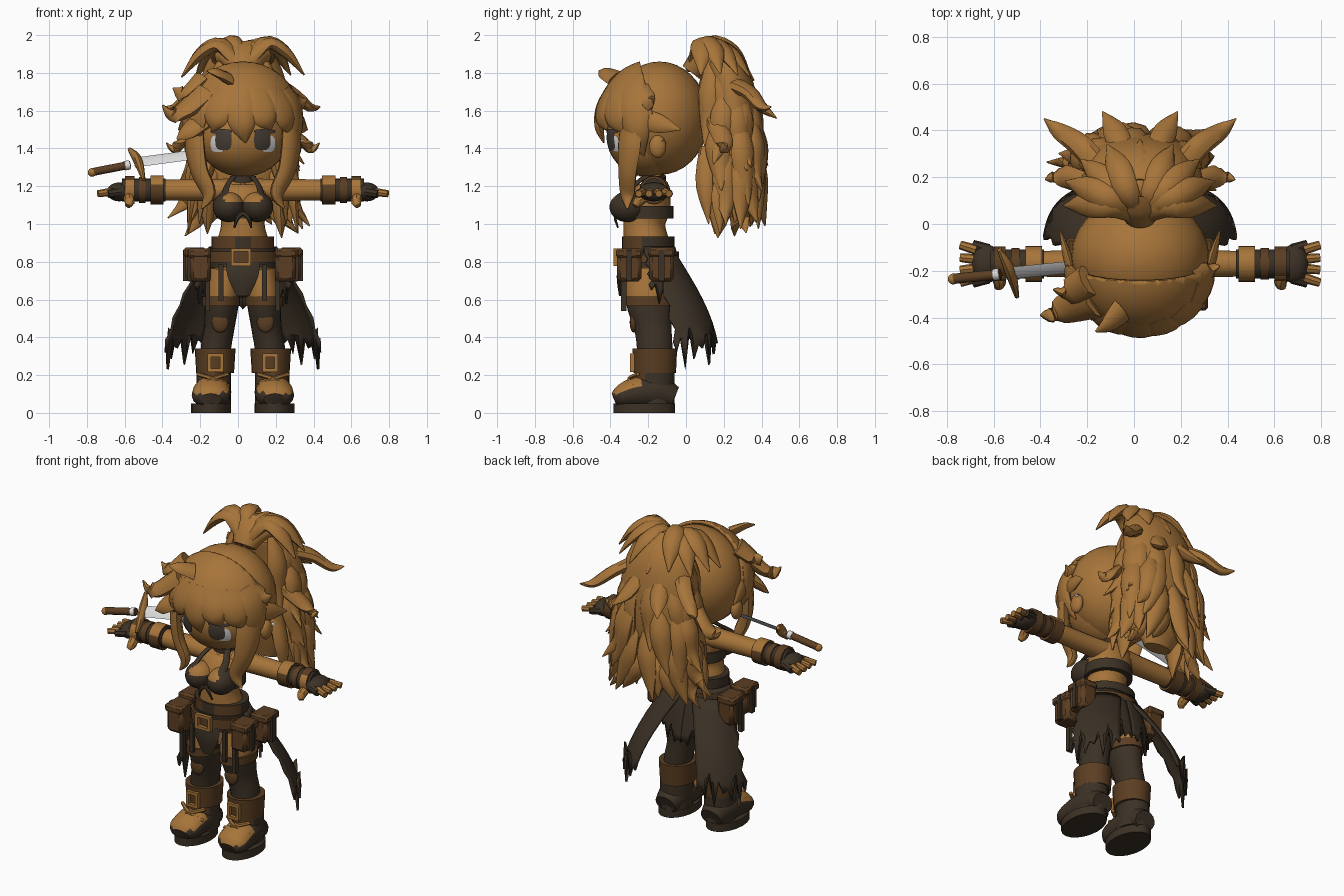
import bpy, bmesh, math, random
from mathutils import Vector, Matrix

random.seed(11)
if "Cube" in bpy.data.objects:
    bpy.data.objects.remove(bpy.data.objects["Cube"], do_unlink=True)

BODY_X = .026  # the figure stands slightly off centre, balancing the sword


def material(name, rgb):
    m = bpy.data.materials.new(name)
    m.use_nodes = True
    m.diffuse_color = (*rgb, 1)
    node = next(n for n in m.node_tree.nodes if n.type == 'BSDF_PRINCIPLED')
    node.inputs["Base Color"].default_value = (*rgb, 1)
    return m


TAN = material("tan", (.385, .176, .042))
DARK = material("dark leather", (.045, .031, .019))
BROWN = material("brown leather", (.105, .048, .016))
STEEL = material("pale steel", (.72, .72, .72))
IRIS = material("dark iris", (.06, .045, .035))


def finish(bm, name, mat, mirror=False, bevel=0, solid=0, paint=None, shift=BODY_X):
    """Turn a bmesh into a smooth-shaded object; paint = (material, rule)."""
    bmesh.ops.recalc_face_normals(bm, faces=bm.faces)
    bm.normal_update()
    for f in bm.faces:
        f.smooth = True
        if paint and paint[1](f.calc_center_median(), f.normal):
            f.material_index = 1
    for e in bm.edges:
        if len(e.link_faces) == 2 and e.calc_face_angle(0) > .75:
            e.smooth = False
    me = bpy.data.meshes.new(name)
    bm.to_mesh(me)
    bm.free()
    me.materials.append(mat)
    if paint:
        me.materials.append(paint[0])
    ob = bpy.data.objects.new(name, me)
    ob.location.x = shift
    bpy.context.scene.collection.objects.link(ob)
    if solid:
        ob.modifiers.new("thickness", 'SOLIDIFY').thickness = solid
    if bevel:
        ob.modifiers.new("soft edges", 'BEVEL').width = bevel
    if mirror:
        ob.modifiers.new("other side", 'MIRROR').use_mirror_merge = False


def spline(rows, steps):
    """Smooth rows of (x, y, z, half width, half thickness)."""
    if steps == 1:
        return rows
    out = []
    for i in range(len(rows) - 1):
        a, b, c, d = (rows[max(0, min(len(rows) - 1, i + k))] for k in (-1, 0, 1, 2))
        for s in range(steps):
            t = s / steps
            out.append([.5 * (2 * q + (r - p) * t + (2 * p - 5 * q + 4 * r - u) * t * t
                              + (3 * q - p - 3 * r + u) * t ** 3) for p, q, r, u in zip(a, b, c, d)])
    return out + [rows[-1]]


def loft(name, mat, strands, normal=(0, -1, 0), around=None, n=12, steps=4, **kw):
    bm = bmesh.new()
    for strand in strands:
        rows = spline(strand, steps)
        pts = [Vector(r[:3]) for r in rows]
        rings = []
        for i, (p, r) in enumerate(zip(pts, rows)):
            t = (pts[min(i + 1, len(pts) - 1)] - pts[max(i - 1, 0)]).normalized()
            out = p - Vector(around) if around else Vector(normal)
            side = out.cross(t).normalized()
            up = t.cross(side)
            rings.append([bm.verts.new(p + side * r[3] * math.cos(k * math.tau / n)
                                       + up * r[4] * math.sin(k * math.tau / n)) for k in range(n)])
        for a, b in zip(rings, rings[1:]):
            for k in range(n):
                bm.faces.new((a[k], a[k - 1], b[k - 1], b[k]))
        bm.faces.new(rings[0])
        bm.faces.new(rings[-1])
    finish(bm, name, mat, **kw)


def band(name, mat, x, y, z0, z1, a, b, **kw):
    loft(name, mat, [[(x, y, z0, a, b), (x, y, z1, a, b)]], n=24, steps=1, **kw)


def solids(name, mat, items, ball=False, **kw):
    """Boxes or ellipsoids from (centre, full size or radii)."""
    bm = bmesh.new()
    for c, s in items:
        m = Matrix.Translation(c) @ Matrix.Diagonal((*s, 1))
        if ball:
            bmesh.ops.create_uvsphere(bm, u_segments=28, v_segments=18, radius=1, matrix=m)
        else:
            bmesh.ops.create_cube(bm, size=1, matrix=m)
    finish(bm, name, mat, **kw)


def buckle(name, x, y, z, w, h, **kw):
    bar = .018
    solids(name, TAN, [((x + s * w / 2, y, z), (bar, .025, h + bar)) for s in (-1, 1)]
           + [((x, y, z + s * h / 2), (w, .025, bar)) for s in (-1, 1)], **kw)


def sheet(name, top, bottom, bulge, jag, nu=12, nv=8):
    """Ragged cloth curving outward and down from a top edge to a bottom edge."""
    bm = bmesh.new()
    grid = []
    for j in range(nv + 1):
        v = j / nv
        row = []
        for i in range(nu + 1):
            u = i / nu
            if 0 < j < nv and i == 0:
                u += .05 * (-1) ** j
            a, b = Vector(top[0]).lerp(Vector(top[1]), u), Vector(bottom[0]).lerp(Vector(bottom[1]), u)
            p = a.lerp(b, math.sin(v * math.pi / 2) * .6 + v * .4)
            p.z = a.z + (b.z - a.z) * v
            p += Vector((p.x, p.y + .2, 0)).normalized() * bulge * math.sin(math.pi * min(max(u, 0), 1))
            if j == nv:
                p.z += jag * (i % 2) - jag * .4 * (i % 3)
            row.append(bm.verts.new(p))
        grid.append(row)
    for a, b in zip(grid, grid[1:]):
        for i in range(nu):
            bm.faces.new((a[i], a[i + 1], b[i + 1], b[i]))
    finish(bm, name, DARK, solid=.014, mirror=True)


# Head, face and ears
FC, FR = (0, -.2, 1.46), (.24, .22, .21)
solids("skull", TAN, [((0, -.14, 1.56), (.295, .26, .3))], ball=True)
solids("face", TAN, [(FC, FR)], ball=True)
solids("ear", TAN, [((.28, -.15, 1.41), (.03, .045, .06))], ball=True, mirror=True)


def eye_patch(name, mat, cx, cz, rx, rz, lift):
    bm = bmesh.new()

    def on_face(k, r):
        c, s = math.cos(k * math.tau / 20), math.sin(k * math.tau / 20)
        x = cx + rx * r * math.copysign(abs(c) ** .7, c)
        z = cz + rz * r * math.copysign(abs(s) ** .7, s)
        d = max(0, 1 - (x / FR[0]) ** 2 - ((z - FC[2]) / FR[2]) ** 2)
        return bm.verts.new((x, FC[1] - FR[1] * math.sqrt(d) - lift, z))
    rings = [[on_face(k, r) for k in range(20)] for r in (.1, .4, .7, 1)]
    bm.faces.new(rings[0])
    for a, b in zip(rings, rings[1:]):
        for k in range(20):
            bm.faces.new((a[k], a[k - 1], b[k - 1], b[k]))
    finish(bm, name, mat, mirror=True)


eye_patch("eye_white", STEEL, .133, 1.425, .038, .045, .004)
eye_patch("eye_iris", IRIS, .103, 1.445, .044, .055, .007)
eye_patch("eyelash", IRIS, .115, 1.49, .058, .012, .009)

# Fringe: smooth front shell with broad pointed bangs
bm = bmesh.new()
bmesh.ops.create_uvsphere(bm, u_segments=40, v_segments=30, radius=1,
                          matrix=Matrix.Translation((0, -.17, 1.56)) @ Matrix.Diagonal((.31, .3, .31, 1)))
for co, no in (((0, -.18, 1.6), (0, 1, .25)), ((0, 0, 1.54), (0, 0, -1))):
    bmesh.ops.bisect_plane(bm, geom=bm.verts[:] + bm.edges[:] + bm.faces[:], plane_co=co, plane_no=no, clear_outer=True)
finish(bm, "fringe_shell", TAN, solid=.02)


def on_hair(deg, z, w, t):
    a, s = math.radians(deg), math.sqrt(1 - ((z - 1.56) / .31) ** 2)
    return (.305 * s * math.sin(a), -.17 - .292 * s * math.cos(a), z, w, t)


bangs = []
for deg, tip, drift in ((-72, 1.38, -8), (-50, 1.43, -10), (-26, 1.49, -6), (-3, 1.43, 6),
                        (20, 1.5, 10), (44, 1.48, 12), (68, 1.36, 8)):
    bangs.append([on_hair(deg * .9, 1.72, .05, .006), on_hair(deg, 1.62, .08, .02),
                  on_hair(deg + drift / 2, (1.6 + tip) / 2, .066, .026), on_hair(deg + drift, tip, .004, .004)])
loft("bangs", TAN, bangs, around=(0, -.17, 1.56), n=10)
loft("side_lock", TAN, [
    [(.25, -.29, 1.58, .06, .03), (.255, -.3, 1.42, .075, .035), (.23, -.31, 1.28, .06, .035),
     (.18, -.31, 1.16, .045, .03), (.22, -.31, 1.08, .004, .004)],
    [(.28, -.24, 1.56, .05, .02), (.31, -.14, 1.53, .05, .02), (.34, -.03, 1.5, .004, .004)]],
     normal=(.8, -.6, .2), n=8, mirror=True)
loft("stray_locks", TAN, [
    [(-.2, -.32, 1.7, .09, .05), (-.31, -.36, 1.6, .07, .04), (-.38, -.39, 1.58, .04, .025), (-.425, -.39, 1.63, .004, .004)],
    [(-.22, -.24, 1.76, .07, .05), (-.31, -.29, 1.69, .055, .03), (-.37, -.28, 1.72, .004, .004)],
    [(-.2, -.33, 1.56, .07, .04), (-.29, -.36, 1.49, .055, .03), (-.35, -.37, 1.45, .004, .004)],
    [(-.08, -.37, 1.77, .06, .03), (-.14, -.43, 1.8, .04, .02), (-.19, -.46, 1.81, .004, .004)],
    [(.22, -.25, 1.7, .07, .04), (.29, -.2, 1.64, .05, .03), (.34, -.18, 1.66, .004, .004)]],
     around=(0, -.17, 1.56), n=8)

# Ponytail: core volume, long tapering locks, big side spikes and a crown of tufts
loft("ponytail_core", TAN, [[(0, .03, 1.8, .07, .06), (0, .12, 1.89, .15, .08), (0, .22, 1.78, .22, .12),
     (0, .26, 1.5, .25, .13), (0, .25, 1.25, .21, .11), (0, .24, 1.04, .09, .05)]], n=20)
locks = []
for z, cy, wx, wy, length in ((1.84, .17, .18, .11, .42), (1.7, .23, .23, .14, .44), (1.56, .25, .26, .15, .44),
                              (1.41, .25, .26, .14, .42), (1.26, .25, .22, .12, .32)):
    for k in range(8):
        a = math.radians(-115 + 33 * k + random.uniform(-14, 14))
        drop, flare = length * random.uniform(.78, 1.05), random.uniform(1.15, 1.55)
        twist = random.uniform(-.3, .3)

        def place(f, dz, w, t, turn=0):
            return (wx * f * math.sin(a + turn), cy + wy * f * math.cos(a + turn), z - dz, w, t)
        locks.append([place(.7, -.03, .03, .02), place(1, drop * .33, .065, .04),
                      place(1.08, drop * .7, .048, .032, twist * .5), place(flare, drop, .003, .003, twist)])
loft("ponytail_locks", TAN, locks, around=(0, .2, 1.45), n=8)
loft("ponytail_spikes", TAN, [
    [(.14, .2, 1.76, .05, .04), (.25, .33, 1.7, .05, .035), (.35, .4, 1.62, .035, .025), (.41, .45, 1.62, .003, .003)],
    [(.18, .15, 1.55, .05, .04), (.31, .2, 1.44, .05, .03), (.37, .2, 1.4, .03, .02), (.405, .19, 1.43, .003, .003)],
    [(.07, .3, 1.72, .05, .04), (.11, .4, 1.62, .05, .03), (.16, .48, 1.56, .003, .003)],
    [(.18, .2, 1.3, .05, .04), (.26, .18, 1.14, .05, .03), (.29, .18, .95, .003, .003)],
    [(.15, .12, 1.4, .05, .04), (.21, .1, 1.2, .05, .03), (.23, .12, 1.0, .003, .003)]],
     around=(0, .15, 1.5), n=8, mirror=True)
tufts = []
for deg in range(-100, 101, 25):
    s, c = math.sin(math.radians(deg)), math.cos(math.radians(deg))
    h = random.uniform(-.035, .01)
    tufts.append([(0, .02, 1.82, .03, .02), (.12 * s, .08 + .05 * c, 1.955 + h, .05, .03),
                  (.23 * s, .11 + .15 * c, 1.91 + h, .055, .03), (.33 * s, .12 + .24 * c, 1.79 + h, .004, .004)])
loft("ponytail_tufts", TAN, tufts, around=(0, .1, 1.7), n=8)

# Torso and top
loft("torso", TAN, [[(0, -.2, .68, .14, .12), (0, -.2, .8, .16, .13), (0, -.21, .9, .14, .12),
     (0, -.22, 1, .115, .11), (0, -.2, 1.1, .13, .12), (0, -.17, 1.19, .13, .09),
     (0, -.17, 1.24, .06, .055), (0, -.17, 1.32, .055, .05)]], n=24)
band("top_band", DARK, 0, -.2, 1.03, 1.095, .143, .135)
solids("top_cup", DARK, [((.077, -.31, 1.09), (.083, .095, .08))], ball=True, mirror=True,
       paint=(TAN, lambda c, n: n.z > .35 and c.x < .1))
loft("neck_strap", DARK, [[(.1, -.36, 1.14, .025, .012), (.085, -.28, 1.2, .02, .01), (.05, -.21, 1.25, .018, .01),
     (.03, -.11, 1.25, .015, .01)]], around=(0, -.17, 1.1), n=6, mirror=True)
band("choker", DARK, 0, -.17, 1.215, 1.255, .068, .064)
loft("top_tie", DARK, [[(0, -.37, 1.06, .012, .01), (.03, -.375, 1.03, .012, .008), (.045, -.36, .98, .005, .005)]],
     n=6, mirror=True)

# Arms, bracers and hands
loft("arm", TAN, [[(.08, -.17, 1.18, .07, .06), (.2, -.17, 1.18, .06, .058), (.41, -.17, 1.18, .055, .055),
     (.62, -.17, 1.175, .045, .045)]], normal=(0, 0, 1), mirror=True)


def sleeve(name, mat, x0, x1, r, **kw):
    loft(name, mat, [[(x0, -.17, 1.18, r, r), (x1, -.17, 1.18, r, r)]], normal=(0, 0, 1), n=16, steps=1, mirror=True, **kw)


sleeve("bracer", DARK, .41, .64, .062)
sleeve("bracer_cuff", BROWN, .42, .49, .077, paint=(TAN, lambda c, n: n.z > .5))
sleeve("bracer_strap", BROWN, .515, .55, .068)
sleeve("wrist_cuff", BROWN, .575, .625, .074, paint=(TAN, lambda c, n: n.y < -.6))
solids("glove", DARK, [((.655, -.17, 1.17), (.065, .082, .05))], ball=True, mirror=True)
for name, mat, start, end, r in (("glove_finger", DARK, .65, .715, .026), ("finger", TAN, .7, .768, .022)):
    loft(name, mat, [[(start, -.17 + y * .85, 1.17, r, r), (end, -.17 + y * 1.15, 1.16, r * .85, r * .85)]
                     for y in (-.07, -.023, .023, .07)], normal=(0, 0, 1), n=8, steps=1, mirror=True)
loft("thumb", TAN, [[(.61, -.21, 1.15, .026, .026), (.6, -.25, 1.12, .028, .028), (.61, -.27, 1.095, .016, .016)]],
     normal=(1, 0, 0), n=8, mirror=True)

# Hips: waistband, belt, pouches and cloth
band("waistband", DARK, 0, -.2, .86, .935, .165, .14, paint=(BROWN, lambda c, n: c.y < -.25 and abs(c.x) > .06))
band("shorts_top", DARK, 0, -.2, .77, .87, .172, .148)
band("belt", BROWN, 0, -.2, .795, .855, .19, .162)
buckle("belt_buckle", -.01, -.37, .825, .09, .075)
solids("briefs", DARK, [((0, -.2, .7), (.1, .135, .09))], ball=True)
loft("front_flap", DARK, [[(0, -.345, .8, .09, .012), (0, -.355, .72, .08, .012), (0, -.345, .62, .035, .01)]], n=8)
solids("pouch", BROWN, [((.225, -.3, .775), (.11, .13, .16)), ((.25, -.13, .775), (.11, .13, .16))], bevel=.018, mirror=True)
solids("pouch_flap", BROWN, [((.23, -.3, .845), (.12, .14, .05)), ((.255, -.13, .85), (.12, .14, .05))], bevel=.012, mirror=True)
solids("pouch_strap", DARK, [((.232, -.3, .78), (.122, .03, .165)), ((.257, -.13, .78), (.122, .03, .165))], mirror=True)
solids("garter_strap", DARK, [((.115, -.335, .69), (.026, .02, .19)), ((.185, -.33, .64), (.024, .03, .2))], mirror=True)
sheet("back_skirt", [(.18, -.22, .88), (0, -.06, .88)], [(.25, -.18, .65), (0, .02, .55)], .06, .07)
sheet("coat_tail", [(.21, -.17, .82), (.03, -.05, .84)], [(.415, -.05, .32), (.22, .17, .37)], .05, .12)

# Legs and boots
loft("leg", TAN, [[(.095, -.2, .76, .08, .11), (.11, -.195, .6, .09, .125), (.125, -.175, .45, .08, .1),
     (.145, -.165, .32, .08, .095), (.15, -.165, .1, .075, .09)]], n=18, mirror=True,
     paint=(DARK, lambda c, n: c.z < .6))
band("thigh_band", BROWN, .115, -.195, .565, .615, .1, .135, mirror=True)
solids("knee_patch", BROWN, [((.12, -.276, .48), (.045, .022, .055))], ball=True, mirror=True)
loft("boot_cuff", BROWN, [[(.147, -.165, .21, .1, .112), (.147, -.165, .34, .108, .118)]], n=24, steps=1, mirror=True)
buckle("boot_buckle", .145, -.285, .265, .065, .08, mirror=True)
band("boot_shaft", DARK, .155, -.165, .05, .22, .092, .105, mirror=True, paint=(BROWN, lambda c, n: n.y < -.4))
loft("boot_foot", DARK, [[(.16, -.06, .08, .07, .06), (.16, -.15, .11, .095, .09), (.165, -.26, .105, .103, .085),
     (.17, -.34, .085, .098, .065), (.17, -.38, .07, .06, .035)]], normal=(0, 0, 1), n=16, mirror=True,
     paint=(TAN, lambda c, n: n.z > .3 and c.y < -.24))
loft("boot_sole", DARK, [[(.168, -.22, 0, .106, .163), (.168, -.22, .05, .106, .163)]], n=20, steps=1, mirror=True)
loft("boot_laces", TAN, [[(.16 - s * .08, -.255, .205, .011, .011), (.16, -.3, .18, .012, .012),
     (.16 + s * .085, -.28, .14, .011, .011)] for s in (-1, 1)], n=6, mirror=True)

# Sword held level beside the head
loft("sword_blade", STEEL, [[(-.55, -.212, 1.325, .01, .036), (-.1, -.167, 1.385, .01, .036),
     (.25, -.13, 1.43, .009, .024), (.35, -.12, 1.445, .002, .004)]], normal=(0, .7, .7), n=4, steps=1, shift=0)
loft("sword_grip", BROWN, [[(-.77, -.234, 1.275, .022, .022), (-.57, -.214, 1.314, .022, .022)]],
     normal=(0, 0, 1), n=10, steps=1, shift=0)
loft("sword_collar", STEEL, [[(-.6, -.217, 1.308, .025, .025), (-.575, -.214, 1.313, .025, .025)]],
     normal=(0, 0, 1), steps=1, shift=0)
solids("sword_pommel", TAN, [((-.772, -.235, 1.273), (.023, .023, .023))], ball=True, shift=0)
loft("sword_guard", TAN, [[(-.575, -.11, 1.395, .012, .01), (-.53, -.2, 1.335, .035, .024), (-.5, -.31, 1.235, .012, .01)]],
     normal=(1, 0, 0), n=8, steps=6, shift=0)
